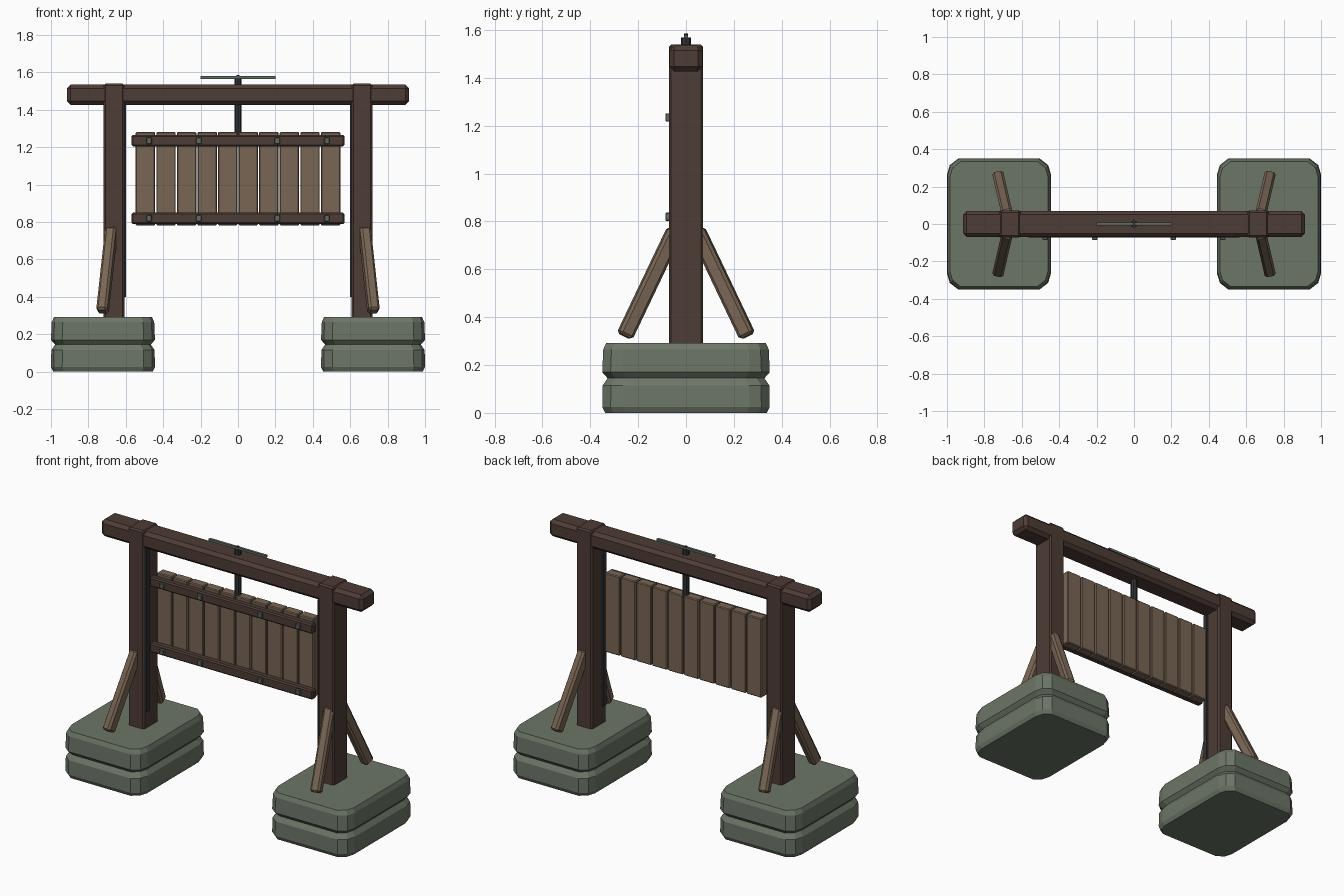
import bpy, bmesh, math
from mathutils import Vector, Matrix

cube = bpy.data.objects.get("Cube")
if cube:
    bpy.data.objects.remove(cube, do_unlink=True)


def material(name, rgb):
    m = bpy.data.materials.new(name)
    m.use_nodes = True
    m.diffuse_color = (*rgb, 1)
    m.node_tree.nodes["Principled BSDF"].inputs["Base Color"].default_value = (*rgb, 1)
    return m


DARK_WOOD = material("dark wood", (0.075, 0.045, 0.036))
LIGHT_WOOD = material("light wood", (0.19, 0.133, 0.09))
STONE = material("mossy stone", (0.15, 0.18, 0.135))
IRON = material("dark iron", (0.03, 0.033, 0.038))
STEEL = material("dull steel", (0.12, 0.14, 0.12))


def finish(name, bm, mat):
    bmesh.ops.recalc_face_normals(bm, faces=bm.faces)
    mesh = bpy.data.meshes.new(name)
    bm.to_mesh(mesh)
    bm.free()
    mesh.materials.append(mat)
    obj = bpy.data.objects.new(name, mesh)
    bpy.context.scene.collection.objects.link(obj)
    return obj


def block(name, low, high, mat, bevel=0.0, matrix=Matrix()):
    """Box between two corners, with chamfered edges."""
    low, high = Vector(low), Vector(high)
    bm = bmesh.new()
    bmesh.ops.create_cube(bm, size=1)
    bmesh.ops.scale(bm, vec=high - low, verts=bm.verts)
    bmesh.ops.translate(bm, vec=(low + high) / 2, verts=bm.verts)
    if bevel:
        bmesh.ops.bevel(bm, geom=bm.edges[:], offset=bevel, segments=1, affect='EDGES')
    bm.transform(matrix)
    return finish(name, bm, mat)


def rod(name, radius, bottom, top, mat, sides=8):
    bm = bmesh.new()
    bmesh.ops.create_cone(bm, cap_ends=True, segments=sides, radius1=radius, radius2=radius,
                          depth=top - bottom, matrix=Matrix.Translation((0, 0, (bottom + top) / 2)))
    return finish(name, bm, mat)


def footing(name, centre_x):
    """Two worn stone courses lofted from a rectangle with softened corners."""
    half_x, half_y = 0.278, 0.35
    corner = [(0, 0.085), (0.015, 0.035), (0.06, 0)]
    quarter = [(half_x - a, half_y - b) for a, b in corner]
    outline = (quarter + [(-x, y) for x, y in reversed(quarter)]
               + [(-x, -y) for x, y in quarter] + [(x, -y) for x, y in reversed(quarter)])
    profile = [(0, 0.012), (0.025, 0), (0.115, 0.002), (0.145, 0.022),
               (0.17, 0), (0.265, 0.004), (0.292, 0.016)]
    bm = bmesh.new()
    rings = []
    for z, inset in profile:
        rings.append([bm.verts.new((centre_x + x * (1 - inset / half_x), y * (1 - inset / half_y), z))
                      for x, y in outline])
    for lower, upper in zip(rings, rings[1:]):
        for i in range(len(outline)):
            j = (i + 1) % len(outline)
            bm.faces.new((lower[i], lower[j], upper[j], upper[i]))
    bm.faces.new(rings[0])
    bm.faces.new(rings[-1])
    finish(name, bm, STONE)


def brace(name, foot, head):
    foot, head = Vector(foot), Vector(head)
    axis = head - foot
    turn = axis.to_track_quat('Z', 'Y').to_matrix().to_4x4()
    block(name, (-0.03, -0.033, 0), (0.03, 0.033, axis.length), LIGHT_WOOD, 0.012,
          Matrix.Translation(foot) @ turn)


# Supports on both sides
for side, s in (("left", 1), ("right", -1)):
    footing(side + "_footing", s * 0.722)
    block(side + "_post", (s * 0.663 - 0.056, -0.072, 0.2), (s * 0.663 + 0.056, 0.072, 1.54),
          DARK_WOOD, 0.01)
    block(side + "_guide_rail", (s * 0.604 - 0.006, -0.06, 0.4), (s * 0.604 + 0.006, -0.03, 1.43), IRON)
    for place, d in (("front", -1), ("back", 1)):
        brace(side + "_" + place + "_brace", (s * 0.725, d * 0.257, 0.32), (s * 0.676, d * 0.045, 0.765))

# Crossbeam
block("crossbeam", (-0.915, -0.07, 1.427), (0.915, 0.07, 1.535), DARK_WOOD, 0.02)

# Hanging gate
pitch = 0.11
for i in range(10):
    x = (i - 4.5) * pitch
    block(f"gate_plank_{i + 1}", (x - 0.052, -0.03, 0.782), (x + 0.052, 0.03, 1.282), LIGHT_WOOD, 0.005)
for place, z in (("lower", 0.82), ("upper", 1.235)):
    block(place + "_gate_rail", (-0.57, -0.072, z - 0.03), (0.57, -0.028, z + 0.03), DARK_WOOD, 0.008)
    for i, x in enumerate((-0.475, -0.21, 0.21, 0.475)):
        block(f"{place}_rail_stud_{i + 1}", (x - 0.014, -0.086, z - 0.017), (x + 0.014, -0.068, z + 0.017),
              STEEL, 0.003)

# Lifting screw and handle
rod("lifting_screw", 0.02, 1.26, 1.568, IRON)
rod("screw_tip", 0.008, 1.56, 1.585, IRON)
block("crank_handle", (-0.2, -0.008, 1.566), (0.2, 0.008, 1.58), STEEL)
